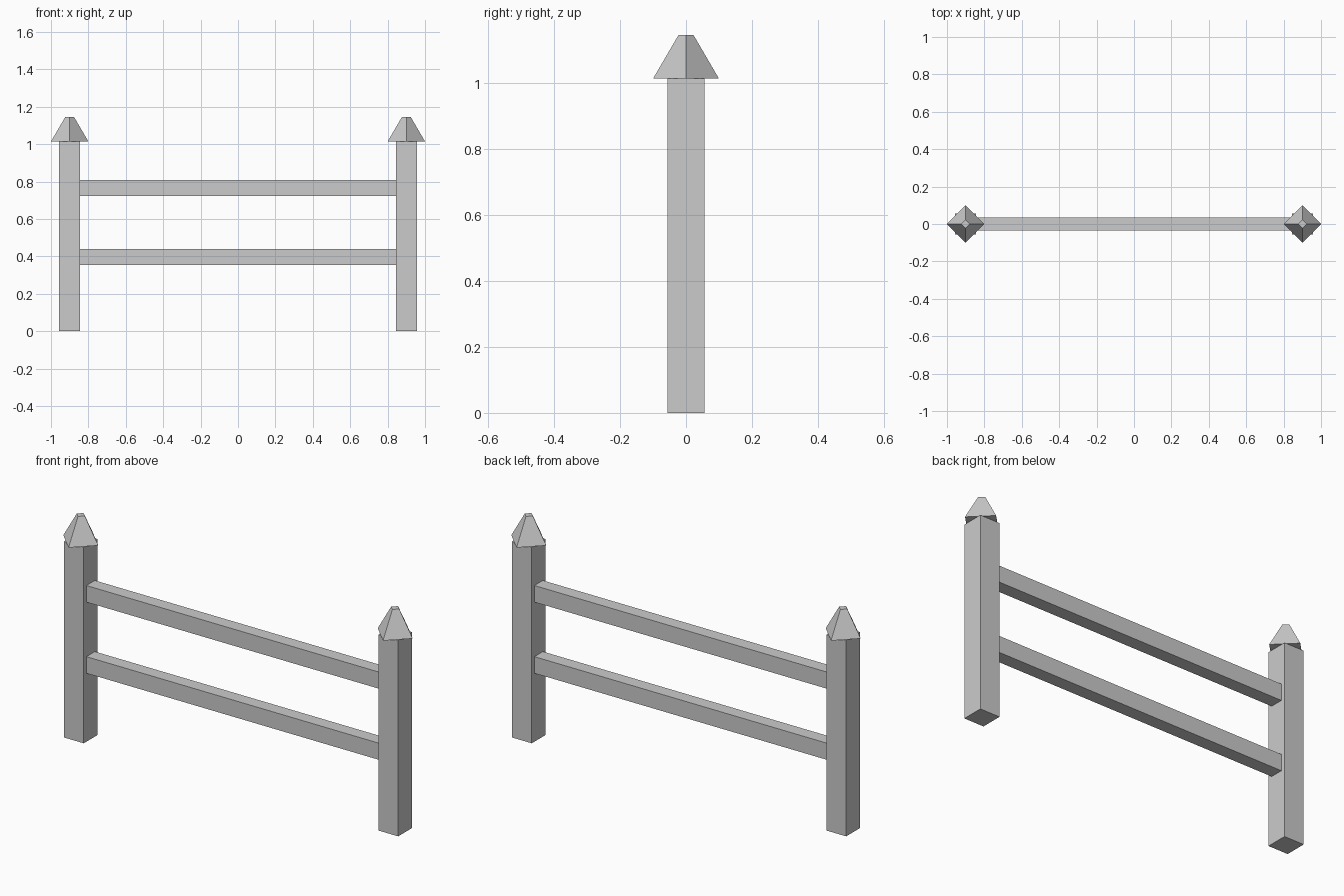
import bpy

if "Cube" in bpy.data.objects:
    bpy.data.objects.remove(bpy.data.objects["Cube"])


def box(name, center, size):
    bpy.ops.mesh.primitive_cube_add(size=1, location=center)
    ob = bpy.context.object
    ob.name = name
    ob.scale = size
    bpy.ops.object.transform_apply(location=False, rotation=False, scale=True)
    return ob


POST_X, POST_W, POST_H = 0.9, 0.113, 1.014
CAP_H = 0.132

# Posts with four-sided caps turned corner-on
for side, sx in (("left", -1), ("right", 1)):
    box(f"{side}_post", (sx * POST_X, 0, POST_H / 2), (POST_W, POST_W, POST_H))
    bpy.ops.mesh.primitive_cone_add(vertices=4, radius1=0.1, radius2=0.023, depth=CAP_H,
                                    location=(sx * POST_X, 0, POST_H + CAP_H / 2))
    bpy.context.object.name = f"{side}_post_cap"

# Horizontal rails between the inner post faces
for name, z in (("lower_rail", 0.397), ("upper_rail", 0.765)):
    box(name, (0, 0, z), (2 * POST_X - POST_W, 0.069, 0.086))
